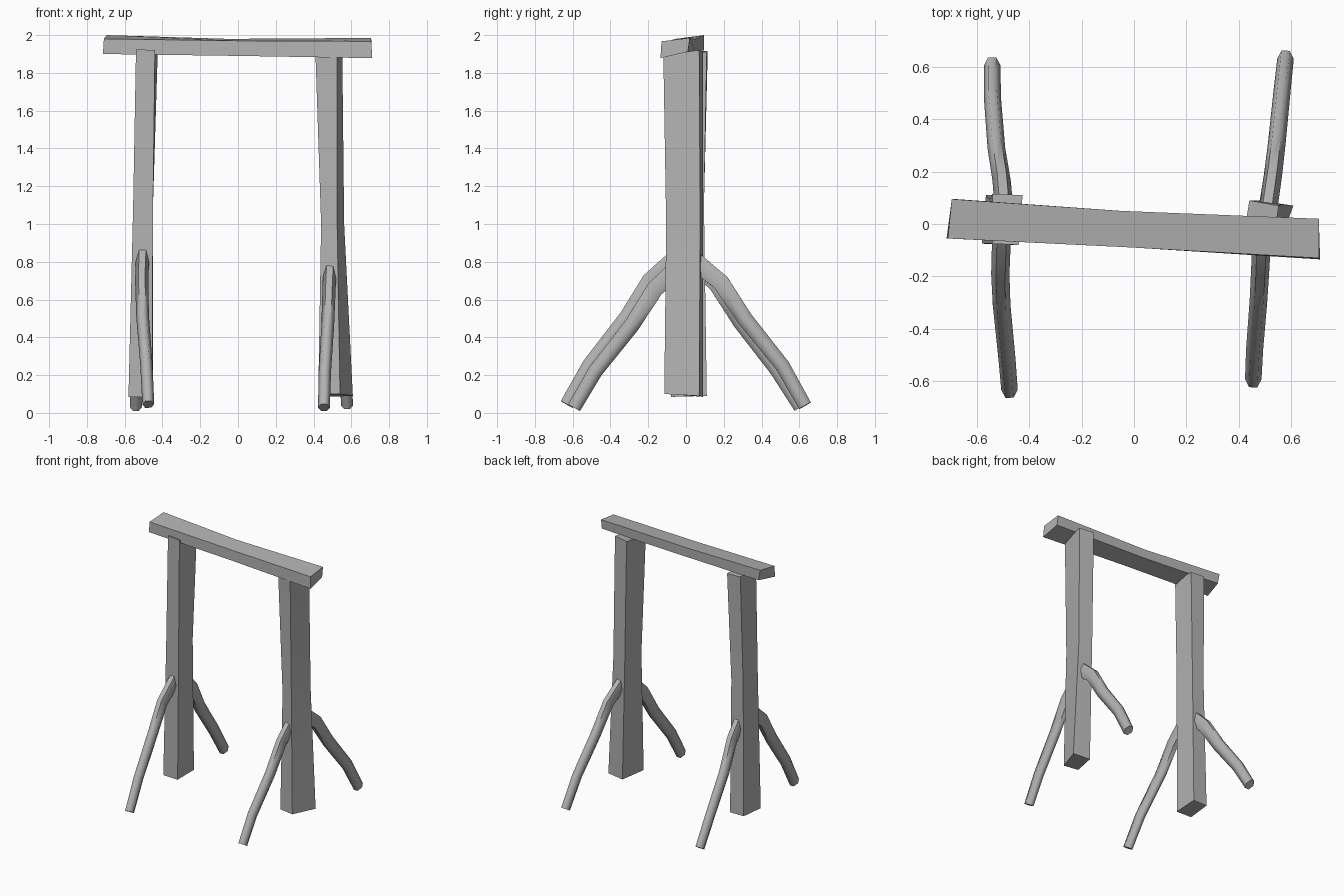
import bpy, bmesh
from math import sin, cos, pi, radians
from mathutils import Vector

if "Cube" in bpy.data.objects:
    bpy.data.objects.remove(bpy.data.objects["Cube"])

# Weathered dark grey for every part
wood = bpy.data.materials.new("grey_wood")
wood.diffuse_color = (0.45, 0.45, 0.45, 1)
wood.use_nodes = True
wood.node_tree.nodes["Principled BSDF"].inputs["Base Color"].default_value = wood.diffuse_color


def loft(name, rings):
    """Capped solid skinned through a list of equal-sized rings."""
    bm = bmesh.new()
    loops = [[bm.verts.new(p) for p in ring] for ring in rings]
    n = len(loops[0])
    for a, b in zip(loops, loops[1:]):
        for i in range(n):
            j = (i + 1) % n
            bm.faces.new((a[i], a[j], b[j], b[i]))
    bm.faces.new(loops[0])
    bm.faces.new(loops[-1])
    bmesh.ops.recalc_face_normals(bm, faces=bm.faces)
    me = bpy.data.meshes.new(name)
    bm.to_mesh(me)
    bm.free()
    me.materials.append(wood)
    ob = bpy.data.objects.new(name, me)
    bpy.context.collection.objects.link(ob)
    bpy.ops.object.select_all(action='DESELECT')
    ob.select_set(True)
    bpy.context.view_layer.objects.active = ob
    bpy.ops.object.shade_smooth_by_angle(angle=radians(68))
    return ob


def brace(name, path, rx=0.036, rp=0.055, sides=6):
    """Bent tapering branch: rings set square to a path near the YZ plane."""
    pts = [Vector(p) for p in path]
    rings = []
    for i, p in enumerate(pts):
        t = pts[min(i + 1, len(pts) - 1)] - pts[max(i - 1, 0)]
        t.normalize()
        side = Vector((1, 0, 0))
        side = (side - t * side.dot(t)).normalized()
        up = t.cross(side)
        s = 1 - 0.25 * i / (len(pts) - 1)
        rings.append([p + side * cos(2 * pi * k / sides) * rx * (1 + s) / 2
                      + up * sin(2 * pi * k / sides) * rp * s for k in range(sides)])
    return loft(name, rings)


# Crooked top beam
loft("top_beam", [
    [(-.715, -.055, 1.90), (-.68, .095, 1.92), (-.695, .095, 2.0), (-.71, -.055, 1.98)],
    [(0, -.09, 1.89), (-.05, .05, 1.91), (-.05, .05, 1.98), (0, -.09, 1.97)],
    [(.71, -.135, 1.878), (.705, .01, 1.912), (.705, .02, 1.985), (.705, -.13, 1.967)],
])

# Uneven uprights
loft("left_post", [
    [(-.58, -.075, .085), (-.455, -.08, .085), (-.45, .11, .09), (-.565, .11, .09)],
    [(-.555, -.075, 1.1), (-.45, -.075, 1.1), (-.45, .095, 1.1), (-.55, .095, 1.1)],
    [(-.54, -.075, 1.925), (-.44, -.08, 1.92), (-.425, .11, 1.91), (-.54, .115, 1.915)],
])
loft("right_post", [
    [(.425, -.095, .10), (.54, -.115, .10), (.608, .07, .09), (.475, .09, .085)],
    [(.44, -.09, 1.0), (.525, -.105, 1.0), (.562, .075, 1.0), (.455, .09, 1.0)],
    [(.41, -.10, 1.90), (.525, -.12, 1.90), (.552, .07, 1.92), (.44, .09, 1.915)],
])

# Bent ground braces, front and back of each post
brace("left_front_brace", [(-.505, -.04, .83), (-.51, -.19, .70), (-.505, -.31, .51),
                           (-.485, -.51, .255), (-.475, -.632, .045)])
brace("left_back_brace", [(-.495, .05, .79), (-.505, .165, .68), (-.525, .29, .48),
                          (-.54, .48, .23), (-.541, .605, .03)])
brace("right_front_brace", [(.487, -.05, .76), (.482, -.165, .655), (.475, -.29, .46),
                            (.46, -.48, .22), (.455, -.592, .028)])
brace("right_back_brace", [(.51, .05, .80), (.53, .185, .69), (.545, .31, .50),
                           (.565, .51, .25), (.578, .63, .038)])
